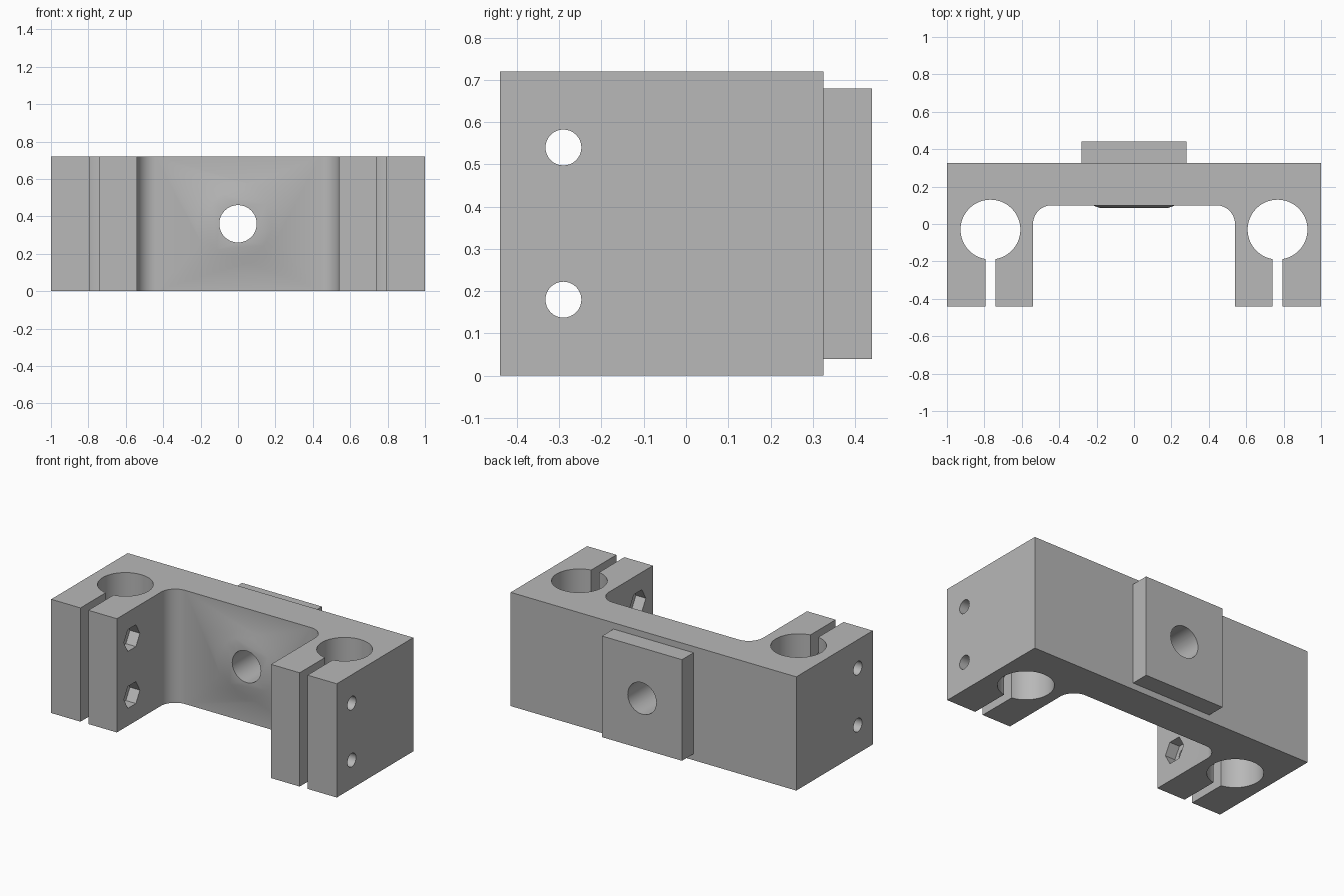
import bpy
import bmesh
from math import asin, cos, pi, radians, sin
from mathutils import Matrix

if "Cube" in bpy.data.objects:
    bpy.data.objects.remove(bpy.data.objects["Cube"], do_unlink=True)

HEIGHT = 0.72
BACK, INNER, FRONT = 0.325, 0.10, -0.44
ARM = 0.54                       # inner face of each arm
BORE_X, BORE_Y, BORE_R = 0.7675, -0.03, 0.16
SLOT = 0.0275                    # half width of the clamp slot
FILLET = 0.10

grey = bpy.data.materials.new("plain grey")
grey.use_nodes = True
grey.diffuse_color = (0.48, 0.48, 0.48, 1)
grey.node_tree.nodes["Principled BSDF"].inputs["Base Color"].default_value = grey.diffuse_color


def make_object(name, bm):
    bmesh.ops.recalc_face_normals(bm, faces=bm.faces)
    mesh = bpy.data.meshes.new(name)
    bm.to_mesh(mesh)
    bm.free()
    mesh.materials.append(grey)
    obj = bpy.data.objects.new(name, mesh)
    bpy.context.collection.objects.link(obj)
    return obj


def arc(cx, cy, r, start, end, steps):
    angles = [start + (end - start) * i / steps for i in range(steps + 1)]
    return [(cx + r * cos(a), cy + r * sin(a)) for a in angles]


def box(name, size, centre):
    bm = bmesh.new()
    bmesh.ops.create_cube(bm, size=1, matrix=Matrix.Translation(centre) @ Matrix.Diagonal((*size, 1)))
    return make_object(name, bm)


def rod(name, axis, r1, r2, length, centre, sides):
    bm = bmesh.new()
    turn = Matrix.Rotation(pi / 2, 4, "Y" if axis == "X" else "X")
    bmesh.ops.create_cone(bm, cap_ends=True, segments=sides, radius1=r1, radius2=r2,
                          depth=length, matrix=Matrix.Translation(centre) @ turn)
    return make_object(name, bm)


def combine(target, tool, operation):
    tool.hide_render = True
    mod = target.modifiers.new(operation.lower(), "BOOLEAN")
    mod.operation, mod.solver, mod.object = operation, "EXACT", tool
    bpy.context.view_layer.objects.active = target
    bpy.ops.object.modifier_apply(modifier=mod.name)
    bpy.data.objects.remove(tool, do_unlink=True)


# Bracket body: half outline with split bore and inner fillet, mirrored and extruded
gap = asin(SLOT / BORE_R)
half = [(1, BACK), (1, FRONT), (BORE_X + SLOT, FRONT)]
half += arc(BORE_X, BORE_Y, BORE_R, gap - pi / 2, 1.5 * pi - gap, 56)
half += [(BORE_X - SLOT, FRONT), (ARM, FRONT)]
half += arc(ARM - FILLET, INNER - FILLET, FILLET, 0, pi / 2, 14)
outline = half + [(-x, y) for x, y in reversed(half)]
bm = bmesh.new()
base = bm.faces.new([bm.verts.new((x, y, 0)) for x, y in outline])
top = bmesh.ops.extrude_face_region(bm, geom=[base])["geom"]
bmesh.ops.translate(bm, vec=(0, 0, HEIGHT), verts=[v for v in top if isinstance(v, bmesh.types.BMVert)])
bracket = make_object("clamp_bracket", bm)

# Square mounting pad on the back and low round boss on the inner face
combine(bracket, box("mounting_pad", (0.56, 0.165, 0.64), (0, 0.3575, HEIGHT / 2)), "UNION")
combine(bracket, rod("inner_boss", "Y", 0.29, 0.18, 0.04, (0, 0.105, HEIGHT / 2), 64), "UNION")

# Central through hole
combine(bracket, rod("centre_hole", "Y", 0.1, 0.1, 1, (0, 0.25, HEIGHT / 2), 40), "DIFFERENCE")

# Clamp bolt holes with hexagonal nut pockets on the inner arm faces
for side in (-1, 1):
    for z in (0.18, 0.54):
        hole = rod("bolt_hole", "X", 0.0425, 0.0425, 0.7, (side * 0.8, -0.29, z), 32)
        combine(bracket, hole, "DIFFERENCE")
        pocket = rod("nut_pocket", "X", 0.08, 0.08, 0.14, (side * ARM, -0.29, z), 6)
        combine(bracket, pocket, "DIFFERENCE")

bpy.ops.object.select_all(action="DESELECT")
bracket.select_set(True)
bpy.context.view_layer.objects.active = bracket
bpy.ops.object.shade_smooth_by_angle(angle=radians(25))
